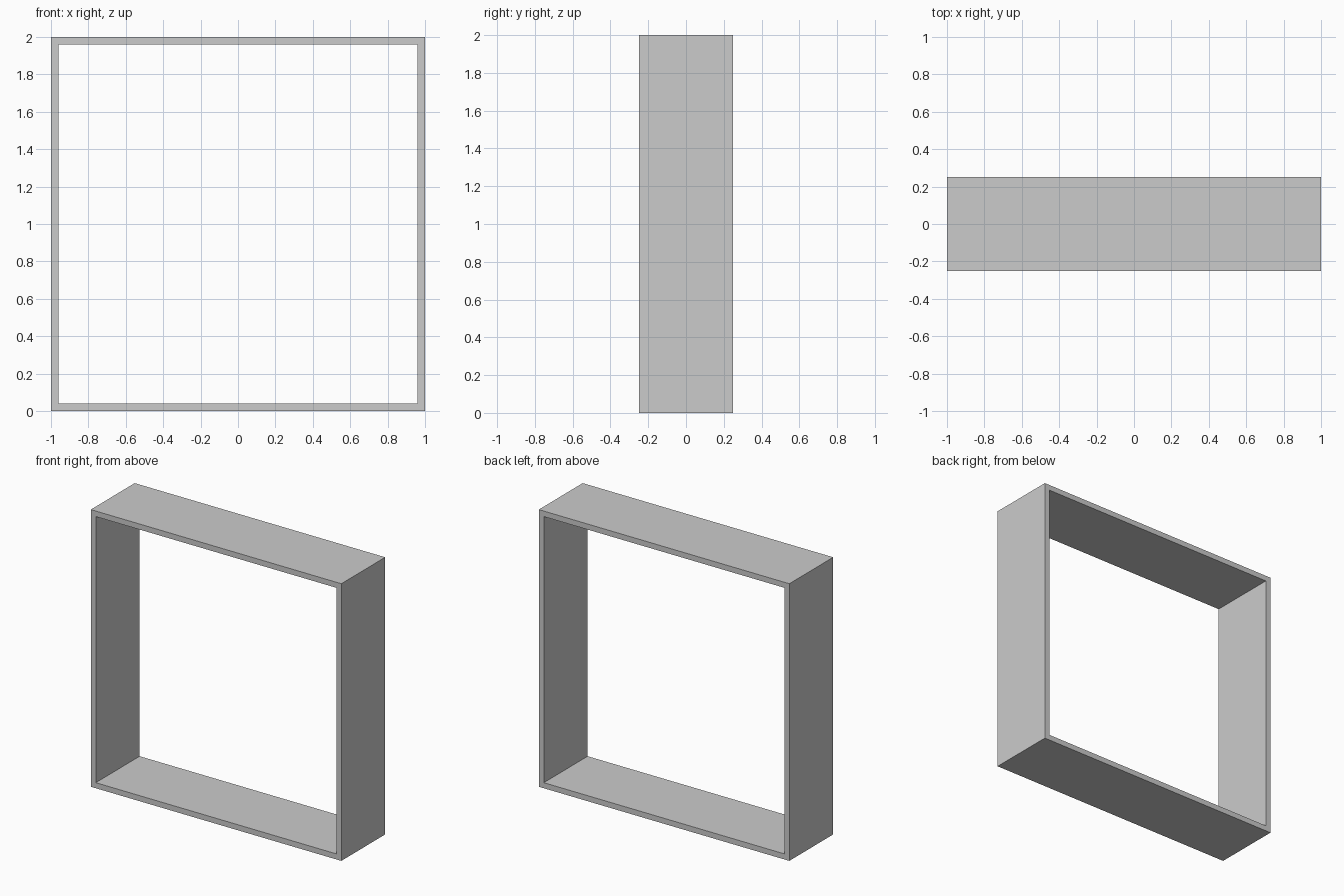
import bpy, bmesh

if "Cube" in bpy.data.objects:
    bpy.data.objects.remove(bpy.data.objects["Cube"])

SIZE, DEPTH, WALL = 2.0, 0.5, 0.04


def square_loop(bm, inset, y):
    """Square ring of vertices in the XZ plane, inset from the outer edge."""
    h = SIZE / 2 - inset
    return [bm.verts.new((sx * h, y, SIZE / 2 + sz * h))
            for sx, sz in ((-1, -1), (1, -1), (1, 1), (-1, 1))]


# Open square frame: outer front, inner front, inner back, outer back
bm = bmesh.new()
loops = [square_loop(bm, inset, y) for inset, y in (
    (0, -DEPTH / 2), (WALL, -DEPTH / 2), (WALL, DEPTH / 2), (0, DEPTH / 2))]
for i, a in enumerate(loops):
    b = loops[(i + 1) % 4]
    for j in range(4):
        k = (j + 1) % 4
        bm.faces.new((a[j], a[k], b[k], b[j]))
bmesh.ops.recalc_face_normals(bm, faces=bm.faces)

mesh = bpy.data.meshes.new("square_frame")
bm.to_mesh(mesh)
bm.free()
bpy.context.collection.objects.link(bpy.data.objects.new("square_frame", mesh))
